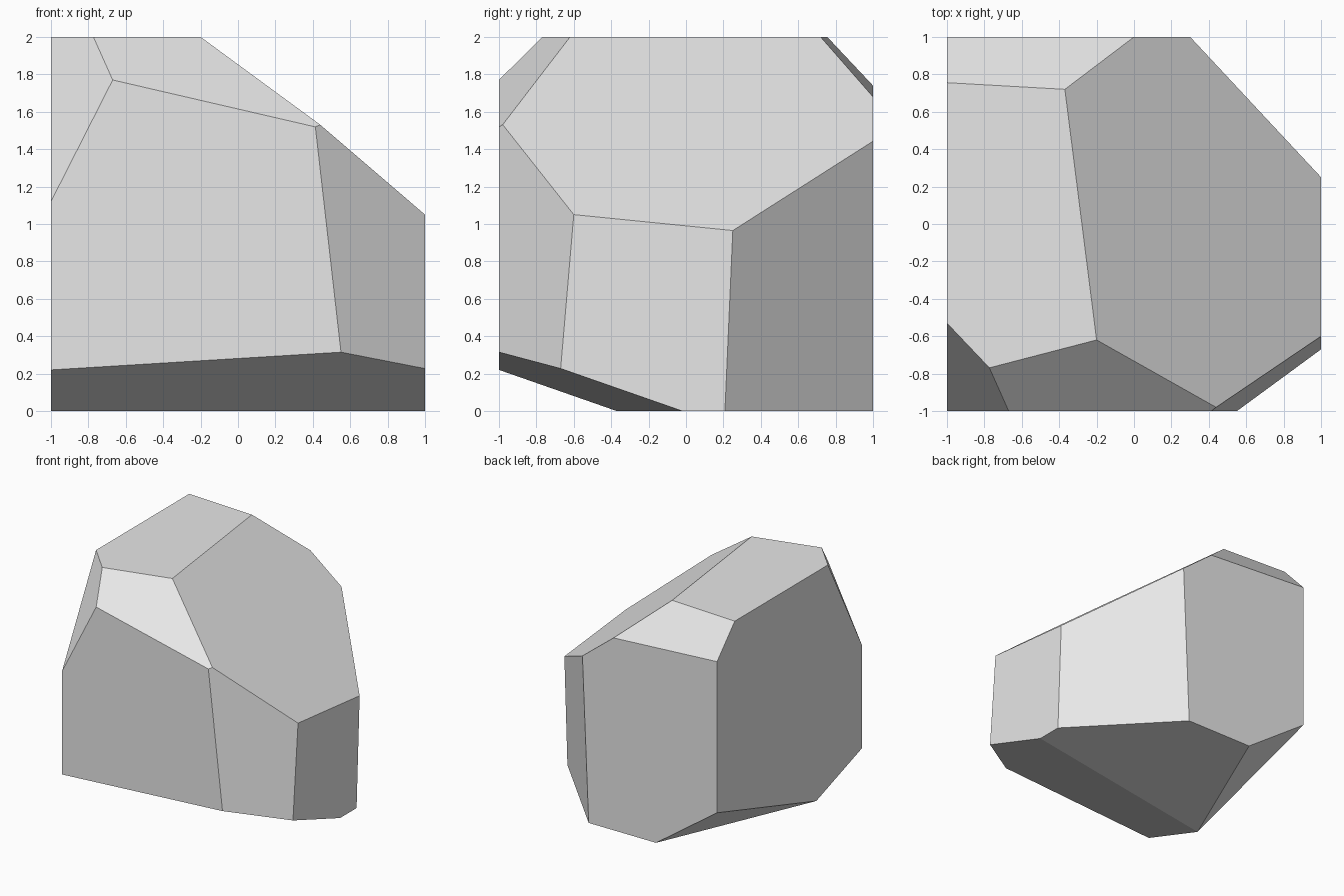
import bpy
import bmesh
from mathutils import Vector

old = bpy.data.objects.get("Cube")
if old:
    bpy.data.objects.remove(old, do_unlink=True)

# Stone colour
stone = bpy.data.materials.new("light_grey_stone")
stone.use_nodes = True
grey = (0.8, 0.8, 0.8, 1.0)
stone.diffuse_color = grey
stone.node_tree.nodes["Principled BSDF"].inputs["Base Color"].default_value = grey

# Each flat cut of the rock, given by three points on it
CUTS = {
    "side_slope": [(1, -0.6, 1.05), (0, 1, 1.68), (-0.2, -0.62, 2)],
    "back_slope": [(-1, 1, 1.74), (0, 1, 1.68), (-0.37, 0.72, 2)],
    "front_slope": [(-0.2, -0.62, 2), (0.41, -1, 1.52), (-0.67, -1, 1.77)],
    "front_top_corner": [(-1, -0.53, 2), (-0.67, -1, 1.77), (-1, -1, 1.12)],
    "front_side_chamfer": [(1, -0.6, 1.05), (1, -0.67, 0.23), (0.55, -1, 0.32)],
    "back_side_chamfer": [(0.3, 1, 1.43), (1, 0.25, 0.96), (0.24, 1, 0)],
    "front_undercut": [(-1, -1, 0.22), (1, -0.02, 0), (-1, -0.37, 0)],
    "back_undercut": [(-1, 1, 0.42), (-0.41, 1, 0), (-1, -0.37, 0)],
}


def slice_off(bm, points):
    """Cut away the part beyond the plane and close the hole."""
    a, b, c = map(Vector, points)
    normal = (b - a).cross(c - a).normalized()
    if normal.dot(Vector((0, 0, 1)) - a) > 0:
        normal.negate()
    geom = bm.verts[:] + bm.edges[:] + bm.faces[:]
    bmesh.ops.bisect_plane(bm, geom=geom, dist=1e-5, plane_co=a,
                           plane_no=normal, clear_outer=True)
    rim = [e for e in bm.edges if e.is_boundary]
    bmesh.ops.holes_fill(bm, edges=rim, sides=0)


# Rock: a block with its corners and edges sliced away
bm = bmesh.new()
bmesh.ops.create_cube(bm, size=2)
bmesh.ops.translate(bm, verts=bm.verts, vec=(0, 0, 1))
for points in CUTS.values():
    slice_off(bm, points)
bmesh.ops.recalc_face_normals(bm, faces=bm.faces)

mesh = bpy.data.meshes.new("rock")
bm.to_mesh(mesh)
bm.free()
mesh.materials.append(stone)
rock = bpy.data.objects.new("rock", mesh)
bpy.context.collection.objects.link(rock)
